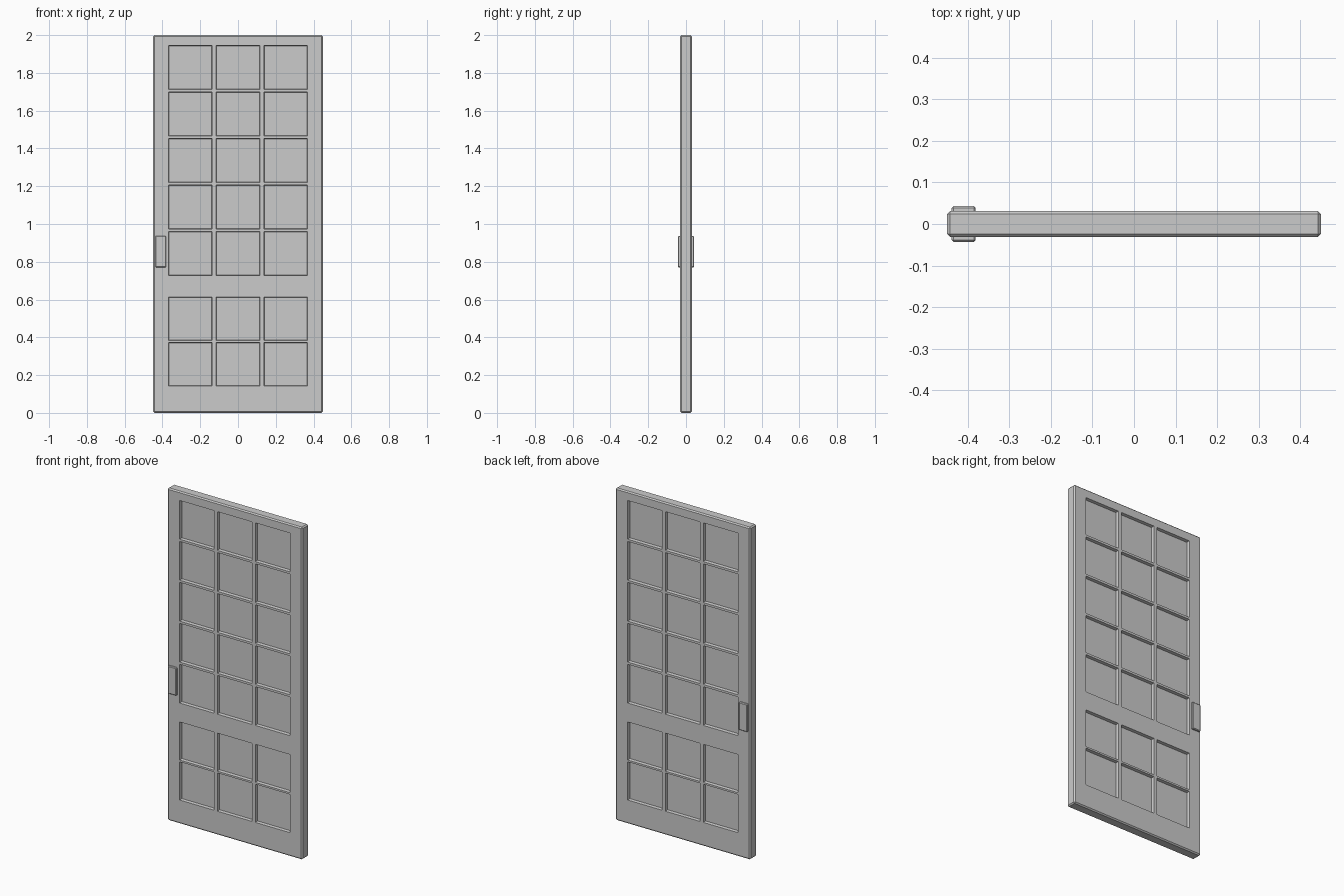
import bpy, bmesh
from mathutils import Matrix, Vector

if "Cube" in bpy.data.objects:
    bpy.data.objects.remove(bpy.data.objects["Cube"])

# panel openings, left to right and bottom to top
COLS = [(-0.367, -0.137), (-0.116, 0.116), (0.137, 0.367)]
ROWS = [(0.143, 0.373), (0.384, 0.613)] + [(0.727 + 0.2465 * i, 0.960 + 0.2465 * i) for i in range(5)]


def chamfered_box(lo, hi, bevel):
    lo, hi = Vector(lo), Vector(hi)
    bm = bmesh.new()
    bmesh.ops.create_cube(bm, size=1, matrix=Matrix.Translation((lo + hi) / 2) @ Matrix.Diagonal((*(hi - lo), 1)))
    bmesh.ops.bevel(bm, geom=bm.edges[:], offset=bevel, segments=1, profile=0.5, affect='EDGES')
    return bm


def add_object(name, bm):
    bm.normal_update()
    mesh = bpy.data.meshes.new(name)
    bm.to_mesh(mesh)
    bm.free()
    obj = bpy.data.objects.new(name, mesh)
    bpy.context.collection.objects.link(obj)
    return obj


def slice_at(bm, values, axis):
    for v in values:
        bmesh.ops.bisect_plane(bm, geom=bm.verts[:] + bm.edges[:] + bm.faces[:],
                               plane_co=axis * v, plane_no=axis)


# door leaf: chamfered slab cut into a grid, with every pane sunk on both sides
leaf = chamfered_box((-0.449, -0.031, 0), (0.449, 0.031, 2), 0.007)
slice_at(leaf, [v for c in COLS for v in c], Vector((1, 0, 0)))
slice_at(leaf, [v for r in ROWS for v in r], Vector((0, 0, 1)))
leaf.normal_update()


def is_pane(face):
    c = face.calc_center_median()
    return (abs(face.normal.y) > 0.99
            and any(a < c.x < b for a, b in COLS)
            and any(a < c.z < b for a, b in ROWS))


panes = [f for f in leaf.faces if is_pane(f)]
bmesh.ops.inset_individual(leaf, faces=panes, thickness=0.004, depth=-0.018)
add_object("door_leaf", leaf)

# pull plates on the front and back of the latch stile
for name, y0, y1 in (("front_pull_plate", -0.043, -0.024), ("back_pull_plate", 0.024, 0.043)):
    add_object(name, chamfered_box((-0.438, y0, 0.770), (-0.381, y1, 0.937), 0.004))
